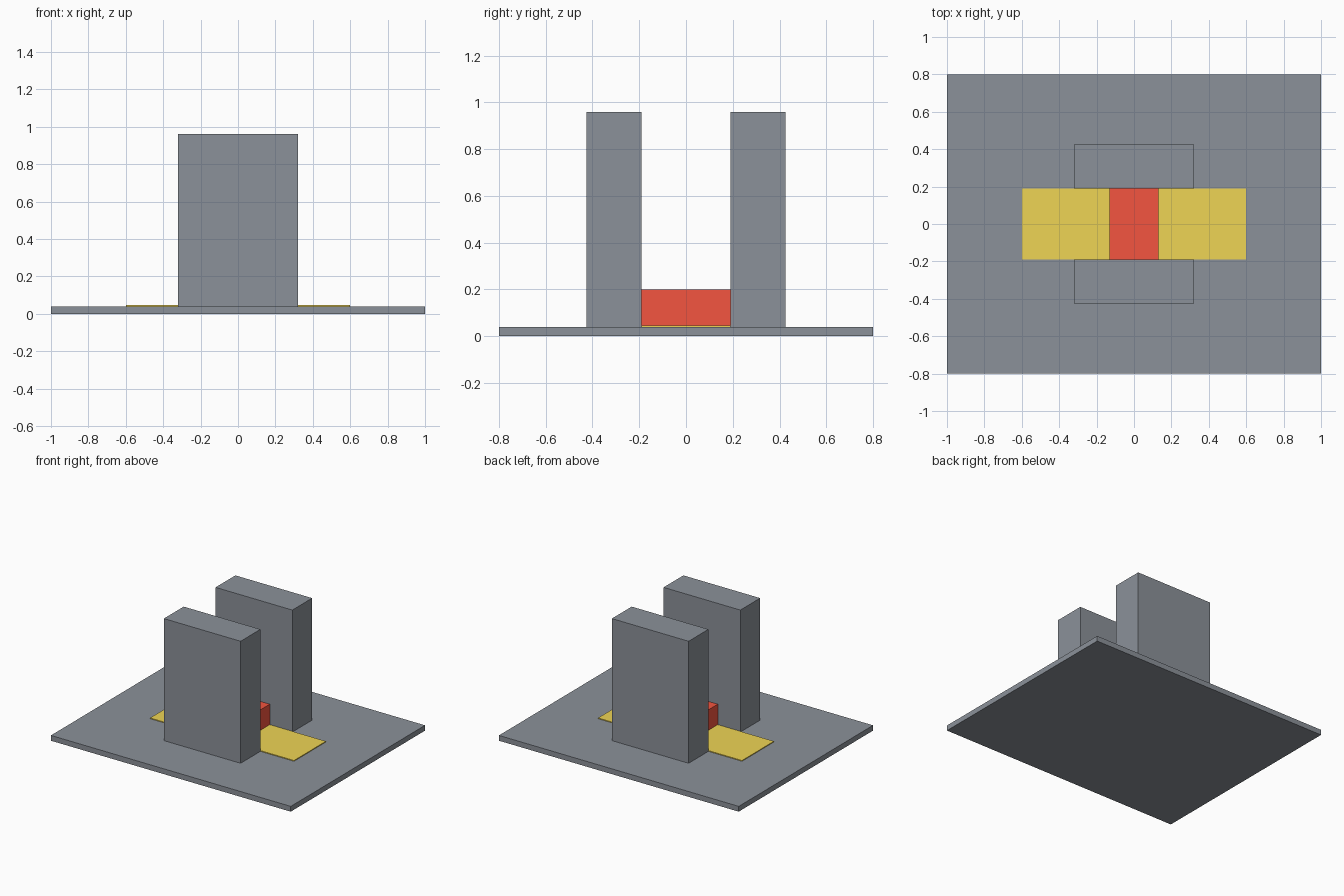
import bpy

if "Cube" in bpy.data.objects:
    bpy.data.objects.remove(bpy.data.objects["Cube"])


def material(name, color):
    m = bpy.data.materials.new(name)
    m.diffuse_color = color
    m.use_nodes = True
    m.node_tree.nodes["Principled BSDF"].inputs["Base Color"].default_value = m.diffuse_color
    return m


def box(name, x, y, z, mat):
    """Box from (min, max) ranges on each axis."""
    bpy.ops.mesh.primitive_cube_add(size=1, location=[sum(r) / 2 for r in (x, y, z)])
    ob = bpy.context.object
    ob.name = name
    ob.scale = [r[1] - r[0] for r in (x, y, z)]
    bpy.ops.object.transform_apply(location=False, rotation=False, scale=True)
    ob.data.materials.append(mat)
    return ob


slate = material("slate", (0.26, 0.285, 0.32, 1))
yellow = material("yellow", (0.86, 0.66, 0.09, 1))
red = material("red", (0.90, 0.09, 0.05, 1))

# Ground slab
box("base_plate", (-1, 1), (-0.8, 0.8), (0, 0.04), slate)

# Pair of upright walls facing each other
for name, s in (("front_wall", -1), ("back_wall", 1)):
    box(name, (-0.32, 0.32), sorted((s * 0.19, s * 0.426)), (0.04, 0.96), slate)

# Thin floor strip running through the gap
box("floor_strip", (-0.6, 0.6), (-0.19, 0.19), (0.04, 0.046), yellow)

# Low barrier between the walls
box("barrier", (-0.132, 0.132), (-0.19, 0.19), (0.046, 0.2), red)
